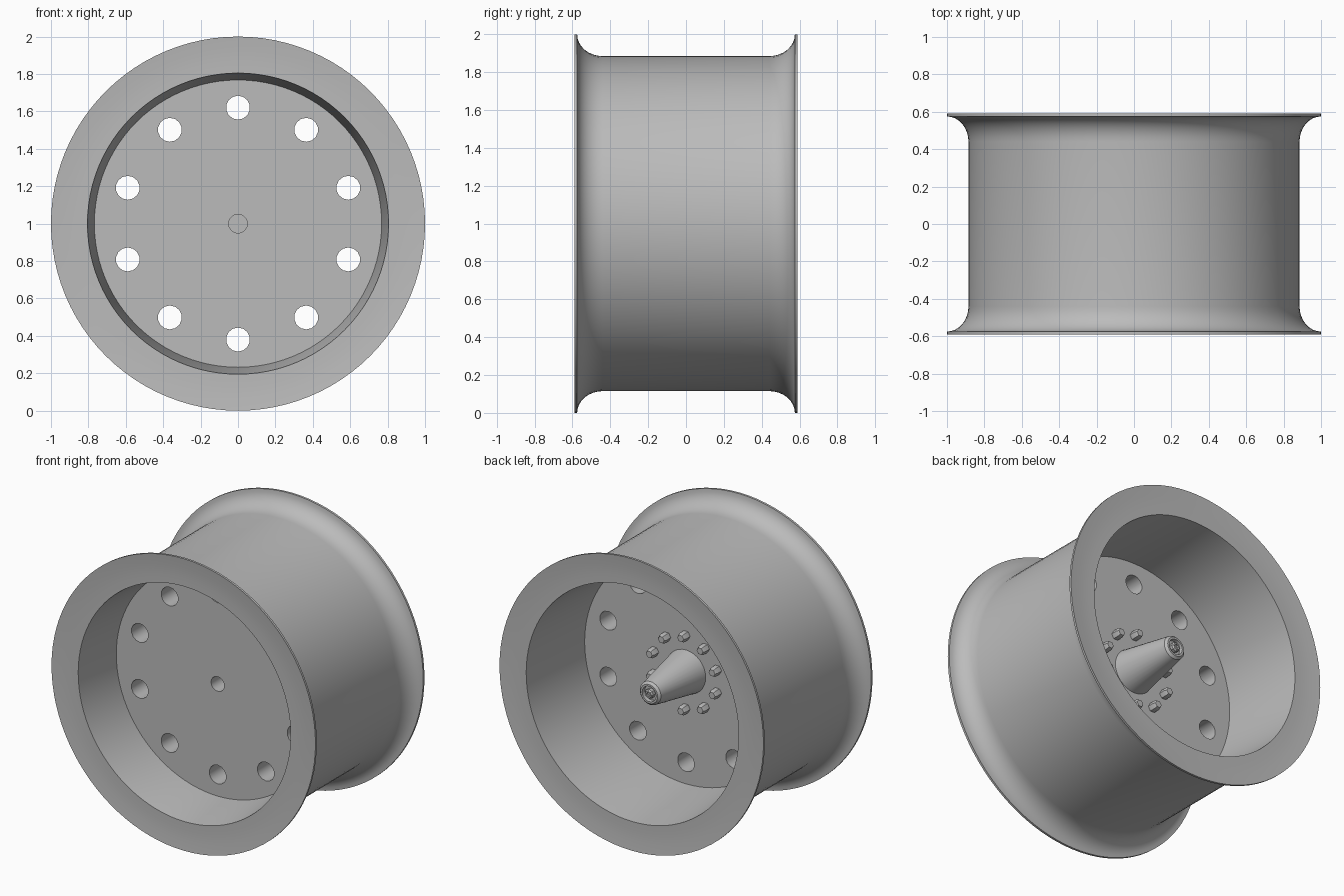
import bpy, bmesh, math
from mathutils import Matrix, Vector

cube = bpy.data.objects.get("Cube")
if cube:
    bpy.data.objects.remove(cube, do_unlink=True)

GREY = (0.5, 0.5, 0.5, 1)
metal = bpy.data.materials.new("grey_metal")
metal.use_nodes = True
metal.diffuse_color = GREY
metal.node_tree.nodes["Principled BSDF"].inputs["Base Color"].default_value = GREY

AXLE_Z = 1.0
COUNT = 10
FACE_Y, BACK_Y = -0.22, 0.0      # front and back of the centre disc


def finish(obj):
    """Give the part its material and smooth shading with sharp edges."""
    obj.data.materials.clear()
    obj.data.materials.append(metal)
    bpy.ops.object.select_all(action="DESELECT")
    obj.select_set(True)
    bpy.context.view_layer.objects.active = obj
    bpy.ops.object.shade_smooth_by_angle(angle=math.radians(35))


def lathe(name, profile, steps, centre=(0, 0, AXLE_Z), closed=False):
    """Spin (radius, y) points around the y axis."""
    bm = bmesh.new()
    verts = [bm.verts.new((r, y, 0)) for r, y in profile]
    edges = [bm.edges.new(pair) for pair in zip(verts, verts[1:])]
    if closed:
        edges.append(bm.edges.new((verts[-1], verts[0])))
    bmesh.ops.spin(bm, geom=verts + edges, cent=(0, 0, 0), axis=(0, 1, 0),
                   angle=math.tau, steps=steps, use_merge=True)
    bmesh.ops.remove_doubles(bm, verts=bm.verts, dist=0.0001)
    bmesh.ops.recalc_face_normals(bm, faces=bm.faces)
    mesh = bpy.data.meshes.new(name)
    bm.to_mesh(mesh)
    bm.free()
    obj = bpy.data.objects.new(name, mesh)
    obj.location = centre
    bpy.context.collection.objects.link(obj)
    finish(obj)
    return obj


def ring(radius):
    """Evenly spaced (x, z) positions around the axle, starting at the top."""
    for i in range(COUNT):
        a = math.tau * i / COUNT
        yield radius * math.sin(a), radius * math.cos(a)


# Rim: straight barrel, flared lips and a slightly tapered inside
half = []
for i in range(9):
    a = math.pi / 2 * i / 8
    half.append((0.885 + 0.115 * (1 - math.cos(a)), 0.44 + 0.135 * math.sin(a)))
half += [(1.0, 0.59), (0.93, 0.583), (0.86, 0.58), (0.805, 0.58)]
front_half = [(r, -y) for r, y in half]
rim_profile = half + [(0.768, BACK_Y), (0.768, FACE_Y)] + front_half[::-1]
lathe("wheel_rim", rim_profile, 96, closed=True)

# Centre disc with round openings and an axle bore
curve = bpy.data.curves.new("centre_disc", "CURVE")
curve.dimensions = "2D"
curve.fill_mode = "BOTH"
curve.extrude = (BACK_Y - FACE_Y) / 2


def add_circle(x, y, radius, sides):
    spline = curve.splines.new("POLY")
    spline.points.add(sides - 1)
    for i, p in enumerate(spline.points):
        a = math.tau * (i + 0.5) / sides
        p.co = (x + radius * math.cos(a), y + radius * math.sin(a), 0, 1)
    spline.use_cyclic_u = True


add_circle(0, 0, 0.77, 96)
add_circle(0, 0, 0.05, 24)
for x, z in ring(0.62):
    add_circle(x, z, 0.064, 14)
disc = bpy.data.objects.new("centre_disc", curve)
disc.location = (0, (FACE_Y + BACK_Y) / 2, AXLE_Z)
disc.rotation_euler.x = math.pi / 2
bpy.context.collection.objects.link(disc)
bpy.ops.object.select_all(action="DESELECT")
disc.select_set(True)
bpy.context.view_layer.objects.active = disc
bpy.ops.object.convert(target="MESH")
finish(bpy.context.view_layer.objects.active)

# Tapered hub on the back, with a recessed end and a small axle nut
lathe("hub_cone", [(0, BACK_Y - 0.005), (0.15, BACK_Y - 0.005), (0.086, 0.35),
                   (0.08, 0.385), (0.065, 0.4), (0.052, 0.4),
                   (0.05, 0.375), (0, 0.375)], 32)
lathe("axle_nut", [(0, 0.37), (0.032, 0.37), (0.032, 0.4), (0.024, 0.41),
                   (0.014, 0.41), (0.014, 0.395), (0, 0.395)], 8)

# Lug nuts around the hub
for i, (x, z) in enumerate(ring(0.25)):
    lathe(f"lug_nut_{i + 1}", [(0, -0.005), (0.032, -0.005), (0.032, 0.045),
                               (0.024, 0.06), (0, 0.06)], 6,
          centre=(x, BACK_Y, AXLE_Z + z))
